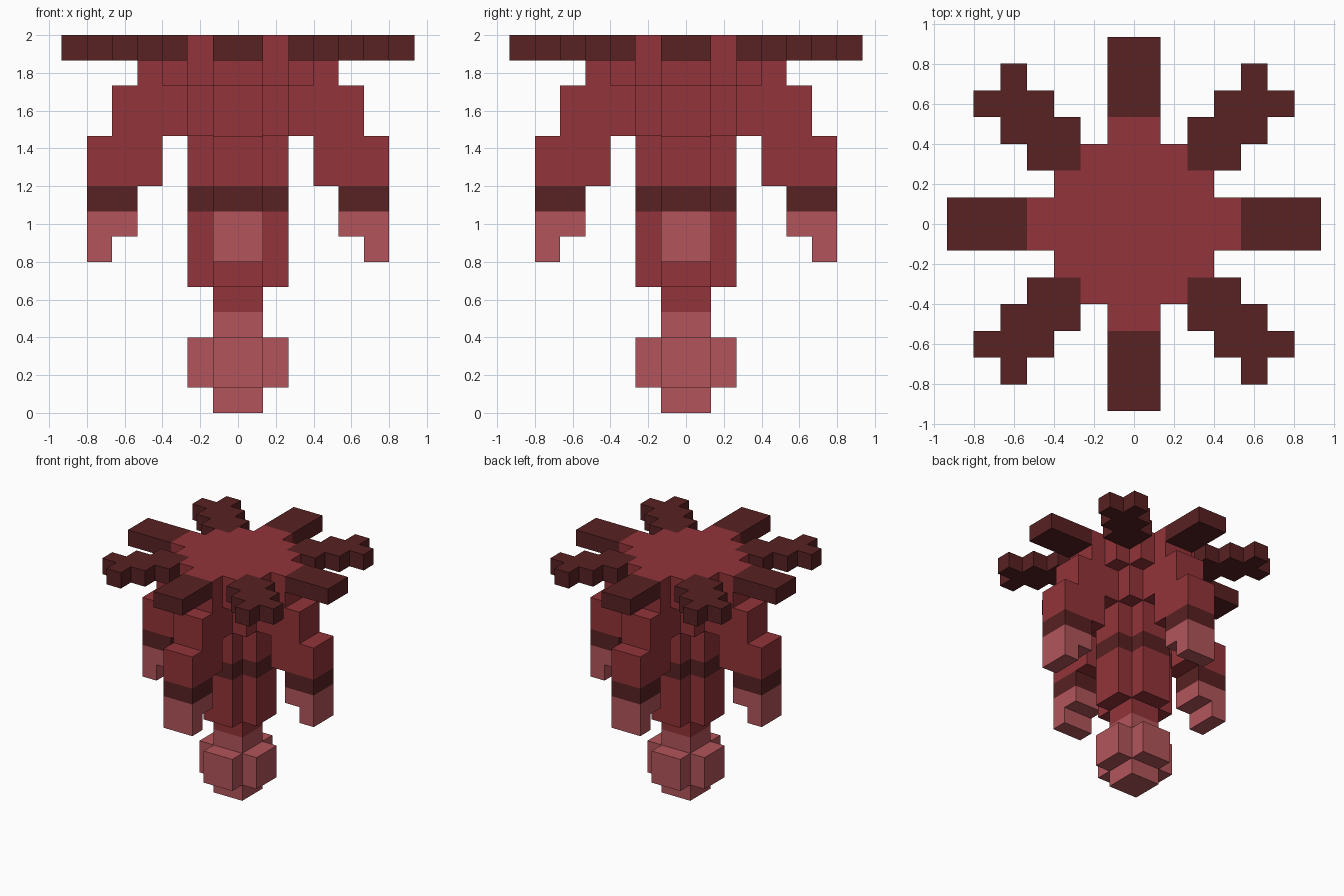
import bpy, bmesh
from math import radians
from mathutils import Matrix, Vector

U = 2 / 15  # one block

cube = bpy.data.objects.get("Cube")
if cube:
    bpy.data.objects.remove(cube)


def material(name, rgb):
    m = bpy.data.materials.new(name)
    m.use_nodes = True
    m.diffuse_color = (*rgb, 1)
    m.node_tree.nodes["Principled BSDF"].inputs["Base Color"].default_value = (*rgb, 1)
    return m


RED = material("crimson", (0.288, 0.034, 0.041))
DARK = material("dark maroon", (0.098, 0.015, 0.016))
PINK = material("dusty pink", (0.445, 0.091, 0.105))


def prism(name, outline, start, end, mat, upright=False, turn=0):
    """Extrude an outline along z, or along y when upright, then turn it about z."""
    bm = bmesh.new()
    if upright:
        points = [Vector((a, start, b)) for a, b in outline]
        push = Vector((0, end - start, 0))
    else:
        points = [Vector((a, b, start)) for a, b in outline]
        push = Vector((0, 0, end - start))
    face = bm.faces.new([bm.verts.new(p * U) for p in points])
    top = bmesh.ops.extrude_face_region(bm, geom=[face])
    verts = [v for v in top["geom"] if isinstance(v, bmesh.types.BMVert)]
    bmesh.ops.translate(bm, verts=verts, vec=push * U)
    bmesh.ops.recalc_face_normals(bm, faces=bm.faces)
    bm.transform(Matrix.Rotation(radians(turn), 4, "Z"))
    mesh = bpy.data.meshes.new(name)
    bm.to_mesh(mesh)
    bm.free()
    mesh.materials.append(mat)
    obj = bpy.data.objects.new(name, mesh)
    bpy.context.collection.objects.link(obj)


def box(x0, x1, y0, y1):
    return [(x0, y0), (x1, y0), (x1, y1), (x0, y1)]


def around(quarter):
    """Repeat one quarter of an outline about the centre."""
    points = []
    for q in range(4):
        rot = Matrix.Rotation(radians(90 * q), 2)
        points += [tuple(rot @ Vector(p)) for p in quarter]
    return points


square = around([(1, 1)])
plus = around([(2, -1), (2, 1), (1, 1)])
crown = around([(4, -1), (4, 1), (3, 1), (3, 2), (2, 2), (2, 3), (1, 3)])

# Central column, from the bulb at the bottom to the crown
prism("bulb_tip", square, 0, 1, PINK)
prism("bulb", plus, 1, 3, PINK)
prism("bulb_neck", square, 3, 4, PINK)
prism("stem", square, 4, 5, RED)
prism("lower_body", plus, 5, 8, RED)
prism("body_band", plus, 8, 9, DARK)
prism("upper_body", plus, 9, 11, RED)
prism("chest", around([(2, 2)]), 11, 13, RED)
prism("crown", crown, 13, 15, RED)

# Hanging arm silhouettes and the stepped corner leaf
arm = [(2, 13), (2, 11), (3, 11), (3, 9), (6, 9), (6, 11), (5, 11), (5, 13)]
claw = [(4, 8), (4, 7), (5, 7), (5, 6), (6, 6), (6, 8)]
leaf = [(2, 2), (4, 2), (4, 3), (5, 3), (5, 4), (6, 4), (6, 5), (5, 5),
        (5, 6), (4, 6), (4, 5), (3, 5), (3, 4), (2, 4)]

for turn, side in zip((0, 90, 180, 270), ("left", "back", "right", "front")):
    prism(side + "_arm", arm, -1, 1, RED, True, turn)
    prism(side + "_arm_band", box(4, 6, 8, 9), -1, 1, DARK, True, turn)
    prism(side + "_claw", claw, -1, 1, PINK, True, turn)
    prism(side + "_straight_leaf", box(4, 7, -1, 1), 14, 15, DARK, False, turn)
    prism(side + "_stepped_leaf", leaf, 14, 15, DARK, False, turn)
